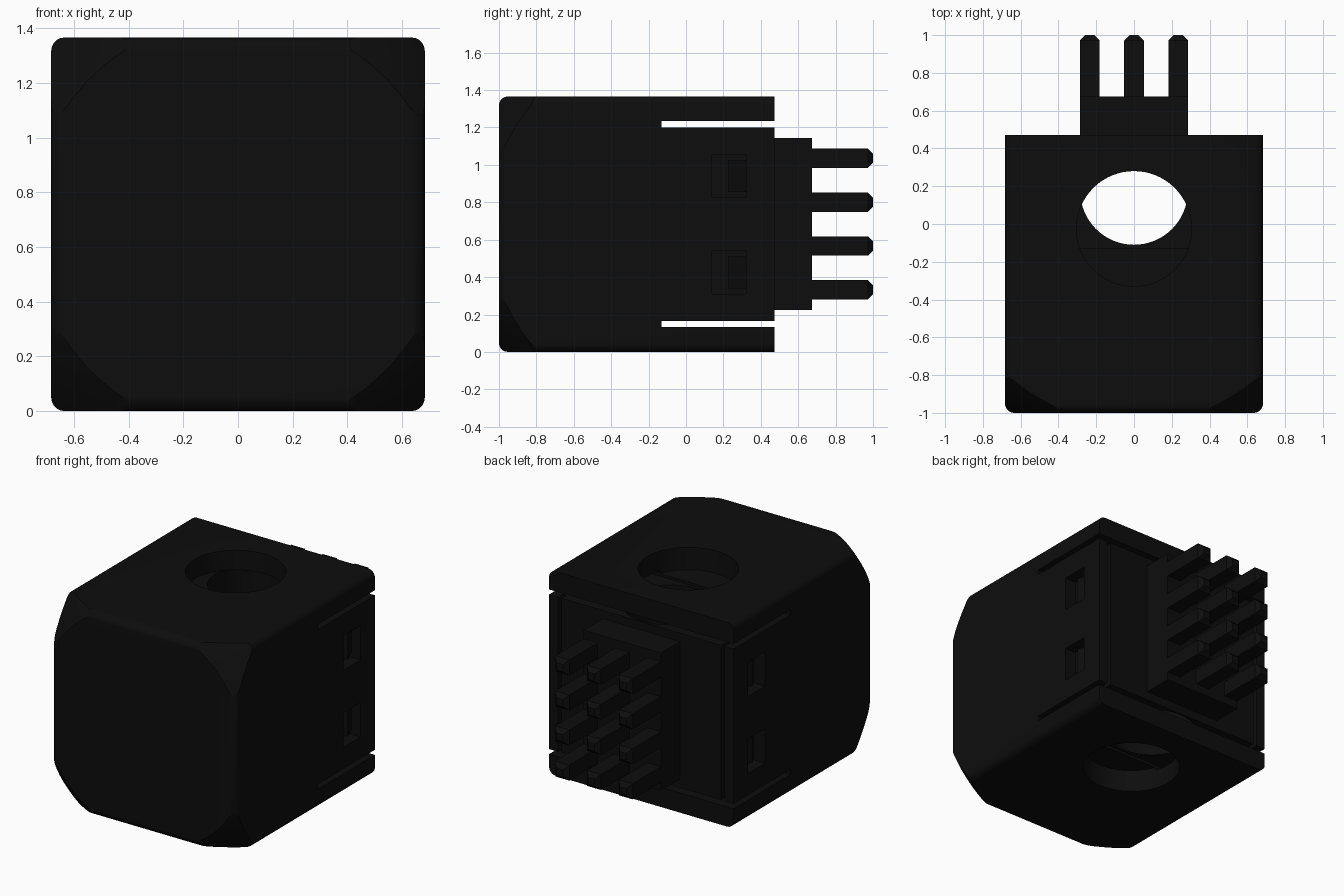
import bpy, bmesh, math
from mathutils import Vector, Matrix

cube = bpy.data.objects.get("Cube")
if cube:
    bpy.data.objects.remove(cube, do_unlink=True)

black = bpy.data.materials.new("matte_black")
black.use_nodes = True
col = (0.004, 0.004, 0.004, 1)
black.diffuse_color = col
black.node_tree.nodes["Principled BSDF"].inputs["Base Color"].default_value = col

H = 0.683          # half width of the housing
TOP = 2 * H
MID = TOP / 2
BACK = 0.472


def finish(name, bm):
    me = bpy.data.meshes.new(name)
    bm.to_mesh(me)
    bm.free()
    ob = bpy.data.objects.new(name, me)
    bpy.context.collection.objects.link(ob)
    me.materials.append(black)
    return ob


def box_bm(lo, hi):
    bm = bmesh.new()
    lo, hi = Vector(lo), Vector(hi)
    mat = Matrix.Translation((lo + hi) / 2) @ Matrix.Diagonal((*(hi - lo), 1))
    bmesh.ops.create_cube(bm, size=1, matrix=mat)
    return bm


def box(name, lo, hi):
    return finish(name, box_bm(lo, hi))


def cylinder(name, y, r, z0, z1):
    bm = bmesh.new()
    bmesh.ops.create_cone(bm, cap_ends=True, segments=64, radius1=r, radius2=r,
                          depth=z1 - z0, matrix=Matrix.Translation((0, y, (z0 + z1) / 2)))
    return finish(name, bm)


def boolean(ob, cutter, operation):
    mod = ob.modifiers.new("cut", "BOOLEAN")
    mod.operation = operation
    mod.solver = "EXACT"
    mod.object = cutter
    cutter.hide_render = True
    bpy.context.view_layer.objects.active = ob
    bpy.ops.object.modifier_apply(modifier=mod.name)
    bpy.data.objects.remove(cutter, do_unlink=True)


# Housing: rounded box with a sharp back rim
bm = box_bm((-H, -1, 0), (H, BACK, TOP))
edges = [e for e in bm.edges if any(v.co.y < 0 for v in e.verts)]
bmesh.ops.bevel(bm, geom=edges, offset=0.048, segments=5, profile=0.5, affect="EDGES")
housing = finish("housing", bm)

# Front corners trimmed by a large sphere
bm = bmesh.new()
bmesh.ops.create_uvsphere(bm, u_segments=96, v_segments=64, radius=1.217,
                          matrix=Matrix.Translation((0, -0.05, MID)))
boolean(housing, finish("corner_trim", bm), "INTERSECT")

# Horizontal slots behind the top and bottom plates
for z0, z1 in ((0.132, 0.166), (TOP - 0.166, TOP - 0.132)):
    boolean(housing, box("slot", (-1, -0.13, z0), (1, 1, z1)), "DIFFERENCE")

# Holes in the two plates and the offset hole through the core
boolean(housing, cylinder("bottom_hole", -0.025, 0.305, -0.1, 0.15), "DIFFERENCE")
boolean(housing, cylinder("top_hole", -0.025, 0.305, TOP - 0.15, TOP + 0.1), "DIFFERENCE")
boolean(housing, cylinder("core_hole", 0.175, 0.285, 0.15, TOP - 0.15), "DIFFERENCE")

# Side windows and vertical grooves in the back
for s in (-1, 1):
    x0, x1 = sorted((s * 0.60, s * 0.8))
    for z0 in (0.31, 0.825):
        boolean(housing, box("window", (x0, 0.14, z0), (x1, 0.32, z0 + 0.23)), "DIFFERENCE")
    x0, x1 = sorted((s * 0.59, s * 0.615))
    boolean(housing, box("groove", (x0, 0.38, 0.15), (x1, 0.6, TOP - 0.15)), "DIFFERENCE")

bpy.ops.object.select_all(action="DESELECT")
housing.select_set(True)
bpy.context.view_layer.objects.active = housing
bpy.ops.object.shade_smooth_by_angle(angle=math.radians(25))

# Wedge-shaped latch inside each side window
for s in (-1, 1):
    for z0 in (0.31, 0.825):
        bm = bmesh.new()
        pts = [(s * 0.59, 0.225), (s * 0.655, 0.225), (s * 0.61, 0.33), (s * 0.59, 0.33)]
        face = bm.faces.new([bm.verts.new((x, y, z0 + 0.03)) for x, y in pts])
        ext = bmesh.ops.extrude_face_region(bm, geom=[face])
        verts = [g for g in ext["geom"] if isinstance(g, bmesh.types.BMVert)]
        bmesh.ops.translate(bm, verts=verts, vec=(0, 0, 0.17))
        bmesh.ops.recalc_face_normals(bm, faces=bm.faces)
        finish("window_latch", bm)

# Plug block on the back
box("plug_block", (-0.287, 0.45, 0.225), (0.287, 0.674, 1.145))

# Grid of pins with chamfered tips
W = 0.052
for x in (-0.235, 0, 0.235):
    for i in range(4):
        z = 0.332 + i * 0.2345
        bm = box_bm((x - W, 0.66, z - W), (x + W, 1, z + W))
        tip = [e for e in bm.edges if all(v.co.y > 0.9 for v in e.verts)]
        bmesh.ops.bevel(bm, geom=tip, offset=0.028, segments=1, affect="EDGES")
        finish("pin", bm)
